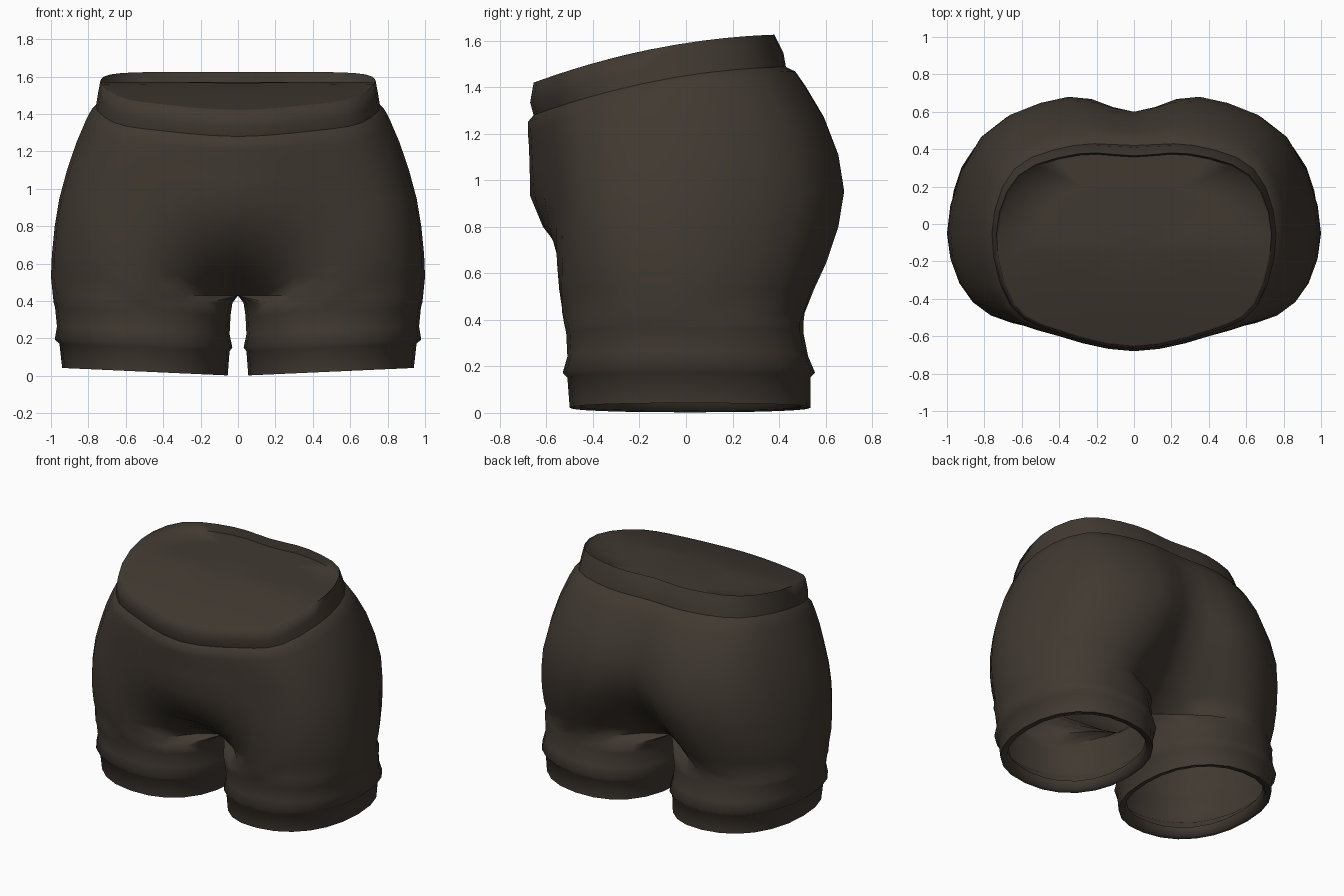
import bpy, bmesh, math
from mathutils import Vector

if "Cube" in bpy.data.objects:
    bpy.data.objects.remove(bpy.data.objects["Cube"])

fabric = bpy.data.materials.new("dark_brown_fabric")
fabric.diffuse_color = (0.052, 0.041, 0.031, 1)
fabric.use_nodes = True
fabric.node_tree.nodes["Principled BSDF"].inputs["Base Color"].default_value = fabric.diffuse_color
SUB = 3          # spline steps between control points
YO = -0.05       # depth of the widest point


def catmull(p0, p1, p2, p3, t):
    return 0.5 * (2 * p1 + (p2 - p0) * t + (2 * p0 - 5 * p1 + 4 * p2 - p3) * t * t
                  + (3 * p1 - p0 - 3 * p2 + p3) * t ** 3)


def slope(y):
    # waistline drops towards the front
    return 0.155 * y - 0.16 * y * y


def torso_ring(zc, k, yf, yb, x1, y1, xo, x2, y2):
    # half hip section: front centre, front lobe, side, back lobe, back centre
    c = 0.73
    pts = [Vector(p) for p in (
        (-x1, y1), (0, yf), (x1, y1), (x1 + (xo - x1) * c, YO + (y1 - YO) * c), (xo, YO),
        (x2 + (xo - x2) * c, YO + (y2 - YO) * c), (x2, y2), (0, yb), (-x2, y2))]
    out = [catmull(*pts[i:i + 4], s / SUB) for i in range(6) for s in range(SUB)]
    n = 2 * SUB
    out += [Vector((0, yb + (yf - yb) * i / n)) for i in range(n)]
    return [Vector((max(p.x, 0), p.y, zc + k * slope(p.y))) for p in out]


def leg_ring(z, xin, xo, yf, yb, tilt=0.045):
    # rounded leg section running in the same order as the hip section
    cx, rx, n = (xin + xo) / 2, (xo - xin) / 2, 8 * SUB
    ring = []
    for i in range(n):
        a = math.radians(-135) + 2 * math.pi * i / n
        ca, sa = math.cos(a), math.sin(a)
        x = cx + rx * math.copysign(abs(ca) ** 0.9, ca)
        cy = (yf + yb) / 2
        y = cy + (yb - yf) / 2 * math.copysign(abs(sa) ** 0.9, sa)
        ring.append(Vector((x, y, z + tilt * x)))
    return ring


def loft(name, rings, angle):
    # skin half the rings, drop the centre membrane, mirror across x
    bm = bmesh.new()
    rows = [[bm.verts.new(p) for p in r] for r in rings]
    for a, b in zip(rows, rows[1:]):
        for i in range(len(a)):
            j = (i + 1) % len(a)
            quad = (a[i], a[j], b[j], b[i])
            if max(v.co.x for v in quad) > 1e-4:
                bm.faces.new(quad)
    bmesh.ops.delete(bm, geom=[v for v in bm.verts if not v.link_faces], context='VERTS')
    geom = bm.verts[:] + bm.edges[:] + bm.faces[:]
    bmesh.ops.mirror(bm, geom=geom, axis='X', merge_dist=0.0005)
    bmesh.ops.remove_doubles(bm, verts=bm.verts[:], dist=0.0005)
    bmesh.ops.recalc_face_normals(bm, faces=bm.faces[:])
    me = bpy.data.meshes.new(name)
    bm.to_mesh(me)
    bm.free()
    me.materials.append(fabric)
    ob = bpy.data.objects.new(name, me)
    bpy.context.collection.objects.link(ob)
    bpy.context.view_layer.objects.active = ob
    ob.select_set(True)
    bpy.ops.object.shade_smooth_by_angle(angle=math.radians(angle))
    ob.select_set(False)


# Legs: z, inner x, outer x, front y, back y (first rows are the turned-in hem)
legs = [
    (0.06, 0.10, 0.89, -0.45, 0.485),
    (0.005, 0.09, 0.90, -0.46, 0.495),
    (0.0, 0.055, 0.94, -0.50, 0.535),
    (0.13, 0.045, 0.955, -0.51, 0.535),
    (0.15, 0.03, 0.98, -0.53, 0.555),
    (0.22, 0.045, 0.968, -0.51, 0.525),
    (0.32, 0.04, 0.978, -0.515, 0.505),
]
# Hips: z, waist slope, front y, back y, front lobe x y, side x, back lobe x y
hips = [
    (0.43, 0, -0.16, 0.16, 0.42, -0.53, 0.99, 0.45, 0.51),
    (0.53, 0, -0.33, 0.30, 0.45, -0.545, 1.0, 0.45, 0.55),
    (0.65, 0, -0.50, 0.42, 0.50, -0.555, 0.995, 0.42, 0.605),
    (0.80, 0, -0.615, 0.52, 0.52, -0.56, 0.98, 0.38, 0.655),
    (0.95, 0.1, -0.67, 0.60, 0.50, -0.565, 0.955, 0.35, 0.68),
    (1.10, 0.3, -0.672, 0.60, 0.42, -0.59, 0.915, 0.33, 0.655),
    (1.25, 0.6, -0.675, 0.56, 0.40, -0.60, 0.865, 0.33, 0.59),
    (1.37, 0.9, -0.68, 0.49, 0.40, -0.60, 0.815, 0.32, 0.51),
    (1.43, 1, -0.68, 0.46, 0.40, -0.595, 0.785, 0.32, 0.46),
    (1.45, 1, -0.655, 0.42, 0.40, -0.57, 0.76, 0.32, 0.42),
]
body = [leg_ring(*r) for r in legs] + [leg_ring(0.39, 0.03, 0.985, -0.525, 0.505, 0.0)]
body += [torso_ring(*r) for r in hips]
loft("shorts_body", body, 80)

# Waistband, closed by a shallow panel that sits just below the rim at the back
rim = torso_ring(1.59, 1, -0.655, 0.365, 0.40, -0.57, 0.735, 0.30, 0.375)
band = [torso_ring(*hips[-1]),
        torso_ring(1.51, 1, -0.67, 0.41, 0.40, -0.585, 0.75, 0.30, 0.41),
        rim]
for s in (0.985, 0.7, 0.4, 0.0):
    row = []
    for p in rim:
        y = -0.14 + (p.y + 0.14) * s
        row.append(Vector((p.x * s, y, min(1.57, 1.59 + slope(y)))))
    band.append(row)
loft("waistband", band, 80)
